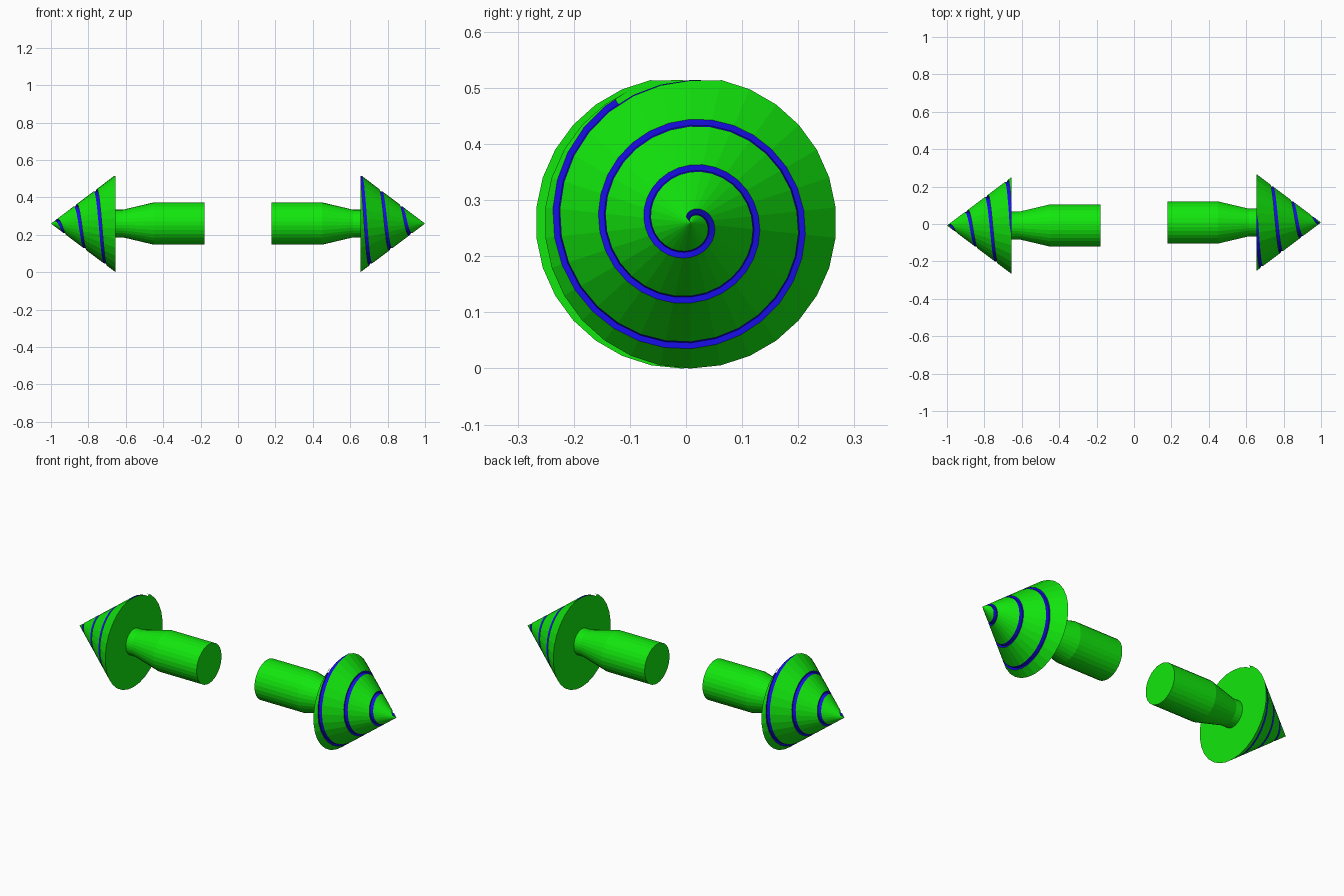
import bpy, bmesh
from math import pi, cos, sin

if "Cube" in bpy.data.objects:
    bpy.data.objects.remove(bpy.data.objects["Cube"])

N = 30                      # sides of every round part
R, X_BASE, X_TIP = 0.26, 0.655, 1.0
CY, CZ = 0.008, 0.26        # axis of the right-hand arrow


def material(name, color):
    m = bpy.data.materials.new(name)
    m.diffuse_color = color
    m.use_nodes = True
    m.node_tree.nodes["Principled BSDF"].inputs["Base Color"].default_value = m.diffuse_color
    return m


green = material("green", (0.006, 0.8, 0.004, 1))
blue = material("blue", (0.009, 0.004, 0.8, 1))


def make_object(name, verts, faces, mats):
    me = bpy.data.meshes.new(name)
    me.from_pydata(verts, [], faces)
    for m in mats:
        me.materials.append(m)
    bm = bmesh.new()
    bm.from_mesh(me)
    bmesh.ops.remove_doubles(bm, verts=bm.verts, dist=1e-6)
    bmesh.ops.recalc_face_normals(bm, faces=bm.faces)
    if bm.calc_volume(signed=True) < 0:
        bmesh.ops.reverse_faces(bm, faces=bm.faces)
    bm.to_mesh(me)
    bm.free()
    ob = bpy.data.objects.new(name, me)
    bpy.context.collection.objects.link(ob)
    return ob


def ring_point(x, r, a):
    # angle 0 is the top, turning towards -y
    return (x, CY - r * sin(a), CZ + r * cos(a))


# arrow body: revolved profile of (x, radius)
profile = [(0.178, 0.113), (0.45, 0.113), (0.615, 0.074),
           (X_BASE, 0.074), (X_BASE, R)]
verts = [ring_point(x, r, 2 * pi * i / N) for x, r in profile for i in range(N)]
faces = [(k * N + i, k * N + (i + 1) % N, (k + 1) * N + (i + 1) % N, (k + 1) * N + i)
         for k in range(len(profile) - 1) for i in range(N)]
faces.append(tuple(range(N)))
verts.append((X_TIP, CY, CZ))
last = (len(profile) - 1) * N
faces += [(last + i, last + (i + 1) % N, len(verts) - 1) for i in range(N)]
right_arrow = make_object("right_arrow", verts, faces, [green, blue])

# spiral groove cutter: notch with a floor facing the tip, swept down the cone
slope = (X_TIP - X_BASE) / R
section = [(-0.0045, -0.010), (0.006, -0.010), (0.006, 0.016), (-0.0075, 0.016)]
STEPS = range(-1, 94)
verts, faces = [], []
for i in STEPS:
    t = i / N
    r = R - 0.0005 - 0.0814 * t + (0.003 if i < 0 else 0)
    for dr, dx in section:
        x = X_TIP - slope * r + dx
        verts.append(ring_point(x, max(r + dr, 0.0015), 2 * pi * t + 0.003))
n = len(STEPS) - 1
for i in range(n):
    for j in range(4):
        a, b = i * 4 + j, i * 4 + (j + 1) % 4
        faces.append((a, b, b + 4, a + 4))
faces += [(0, 1, 2, 3), tuple(range(n * 4, n * 4 + 4))]
cutter = make_object("groove_cutter", verts, faces, [blue])
cutter.hide_render = True

# cut the groove; cut faces take the blue material
plain = right_arrow.data.copy()
bpy.context.view_layer.objects.active = right_arrow
for solver in ('EXACT', 'MANIFOLD'):
    mod = right_arrow.modifiers.new("groove", 'BOOLEAN')
    mod.operation = 'DIFFERENCE'
    mod.solver = solver
    if solver == 'EXACT':
        mod.material_mode = 'TRANSFER'
    mod.object = cutter
    bpy.ops.object.modifier_apply(modifier=mod.name)
    if len(right_arrow.data.polygons) > 200:
        break
    right_arrow.data = plain.copy()
bpy.data.objects.remove(cutter)

# second arrow: the same part turned half way round
left_arrow = bpy.data.objects.new("left_arrow", right_arrow.data)
left_arrow.rotation_euler = (0, 0, pi)
bpy.context.collection.objects.link(left_arrow)
